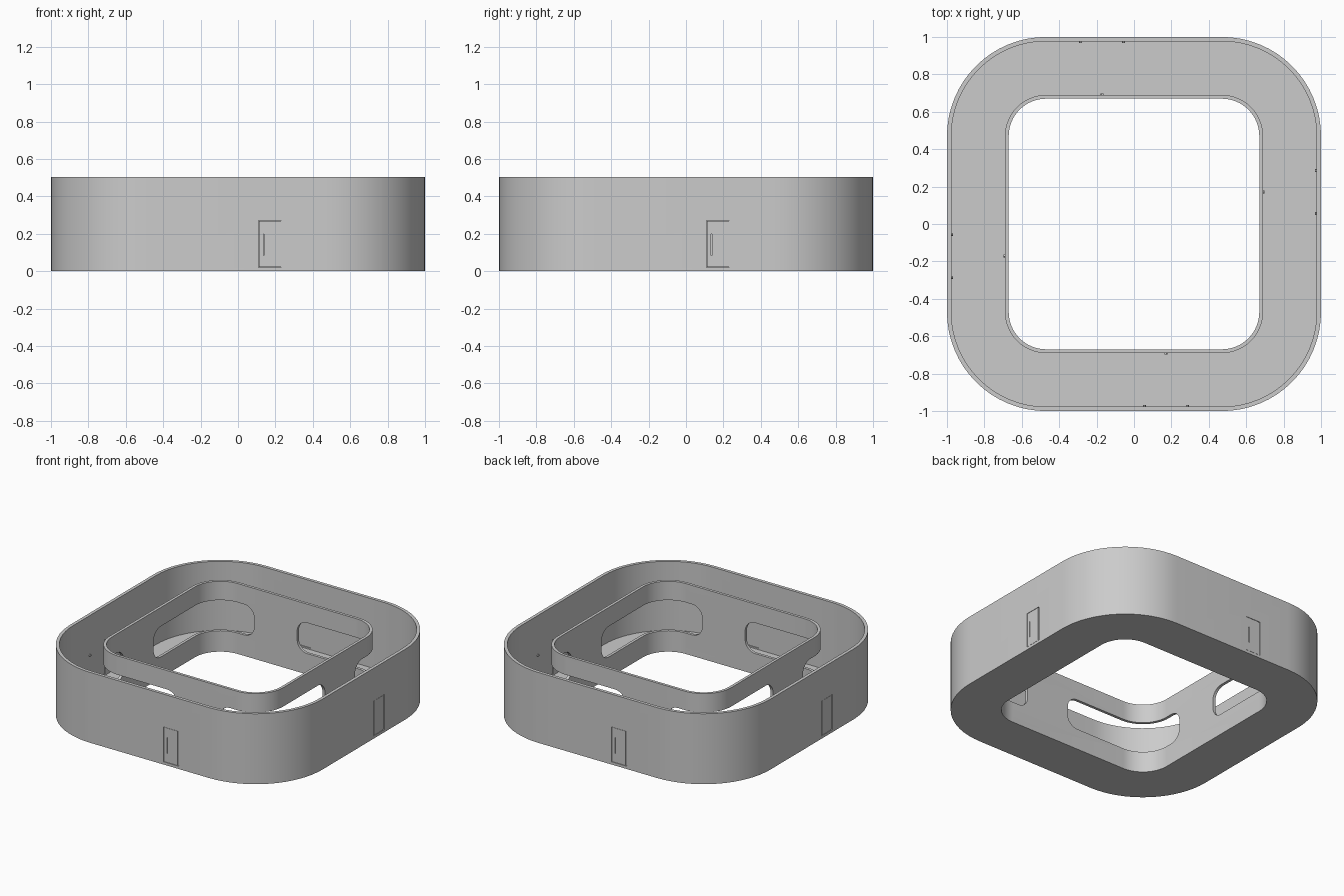
import bpy, bmesh, math
from mathutils import Matrix, Vector

if "Cube" in bpy.data.objects:
    bpy.data.objects.remove(bpy.data.objects["Cube"], do_unlink=True)

HEIGHT = 0.505
CENTRE = 0.47      # corner arc centre shared by both walls
DOOR_X = 0.17      # doors sit off the middle of each side

grey = bpy.data.materials.new("grey_plastic")
grey.use_nodes = True
grey.diffuse_color = (0.6, 0.6, 0.6, 1)
grey.node_tree.nodes["Principled BSDF"].inputs["Base Color"].default_value = (0.6, 0.6, 0.6, 1)


def finish(name, bm):
    bmesh.ops.recalc_face_normals(bm, faces=bm.faces[:])
    mesh = bpy.data.meshes.new(name)
    bm.to_mesh(mesh)
    bm.free()
    mesh.materials.append(grey)
    obj = bpy.data.objects.new(name, mesh)
    bpy.context.collection.objects.link(obj)
    return obj


def rounded_rect(x0, x1, y0, y1, r, steps):
    corners = [(x1 - r, y1 - r), (x0 + r, y1 - r), (x0 + r, y0 + r), (x1 - r, y0 + r)]
    pts = []
    for k, (cx, cy) in enumerate(corners):
        for i in range(steps + 1):
            a = math.pi / 2 * (k + i / steps)
            pts.append((cx + r * math.cos(a), cy + r * math.sin(a)))
    return pts


def square_ring(name, outer, inner, z0, z1):
    """Closed rounded-square ring between two half widths."""
    bm = bmesh.new()
    loops = []
    for half, z in ((outer, z0), (outer, z1), (inner, z1), (inner, z0)):
        pts = rounded_rect(-half, half, -half, half, half - CENTRE, 16)
        loops.append([bm.verts.new((x, y, z)) for x, y in pts])
    n = len(loops[0])
    for k in range(4):
        a, b = loops[k], loops[(k + 1) % 4]
        for i in range(n):
            j = (i + 1) % n
            bm.faces.new((a[i], a[j], b[j], b[i]))
    return finish(name, bm)


def add_box(bm, x0, x1, y0, y1, z0, z1):
    mat = Matrix.Translation(((x0 + x1) / 2, (y0 + y1) / 2, (z0 + z1) / 2))
    mat = mat @ Matrix.Diagonal((x1 - x0, y1 - y0, z1 - z0, 1))
    bmesh.ops.create_cube(bm, size=1, matrix=mat)


def box(name, *bounds):
    bm = bmesh.new()
    add_box(bm, *bounds)
    return finish(name, bm)


def window_cutter(x0, x1):
    """Rounded slot through the front of the inner wall."""
    bm = bmesh.new()
    pts = rounded_rect(x0, x1, 0.15, 0.37, 0.08, 8)
    face = bm.faces.new([bm.verts.new((x, -0.8, z)) for x, z in pts])
    ext = bmesh.ops.extrude_face_region(bm, geom=[face])
    verts = [v for v in ext["geom"] if isinstance(v, bmesh.types.BMVert)]
    bmesh.ops.translate(bm, verts=verts, vec=(0, 0.34, 0))
    return finish("window_cutter", bm)


def turn(obj, quarter):
    obj.data.transform(Matrix.Rotation(quarter * math.pi / 2, 4, "Z"))
    return obj


def cut(obj, cutters):
    for c in cutters:
        mod = obj.modifiers.new("cut", "BOOLEAN")
        mod.operation, mod.solver, mod.object = "DIFFERENCE", "EXACT", c
    bpy.context.view_layer.update()
    result = obj.evaluated_get(bpy.context.evaluated_depsgraph_get())
    mesh = bpy.data.meshes.new_from_object(result)
    obj.modifiers.clear()
    obj.data = mesh
    for c in cutters:
        bpy.data.objects.remove(c, do_unlink=True)


def smooth(obj):
    bpy.ops.object.select_all(action="DESELECT")
    obj.select_set(True)
    bpy.context.view_layer.objects.active = obj
    bpy.ops.object.shade_smooth_by_angle(angle=math.radians(30))


# Tray shell
outer_wall = square_ring("outer_wall", 1.0, 0.977, 0, HEIGHT)
inner_wall = square_ring("inner_wall", 0.69, 0.67, 0, HEIGHT)
floor_plate = square_ring("floor_plate", 0.985, 0.68, 0, 0.01)

# Windows wrapping each inner corner, and door openings on each side
cut(inner_wall, [turn(window_cutter(*span), q) for q in range(4)
                 for span in ((-0.9, 0.0), (0.34, 0.9))])
cut(outer_wall, [turn(box("door_cutter", 0.11, 0.23, -1.1, -0.9, 0.02, 0.27), q)
                 for q in range(4)])
for wall in (outer_wall, inner_wall, floor_plate):
    smooth(wall)

# Door panel, hinge strip and small pegs on every side
for q, side in enumerate(("front", "left", "back", "right")):
    door = box(side + "_door", 0.112, 0.219, -0.999, -0.98, 0.022, 0.268)
    cut(door, [box("handle_cutter", 0.135, 0.14, -1.1, -0.99, 0.085, 0.2)])
    turn(door, q)
    turn(box(side + "_hinge", 0.22, 0.229, -0.994, -0.98, 0.022, 0.268), q)
    bm = bmesh.new()
    for x, y in ((DOOR_X - 0.115, -0.974), (DOOR_X + 0.115, -0.974), (DOOR_X, -0.693)):
        mat = Matrix.Translation((x, y, 0.22)) @ Matrix.Rotation(math.pi / 2, 4, "X")
        bmesh.ops.create_cone(bm, cap_ends=True, segments=12, radius1=0.008,
                              radius2=0.008, depth=0.01, matrix=mat)
    smooth(turn(finish(side + "_pegs", bm), q))
